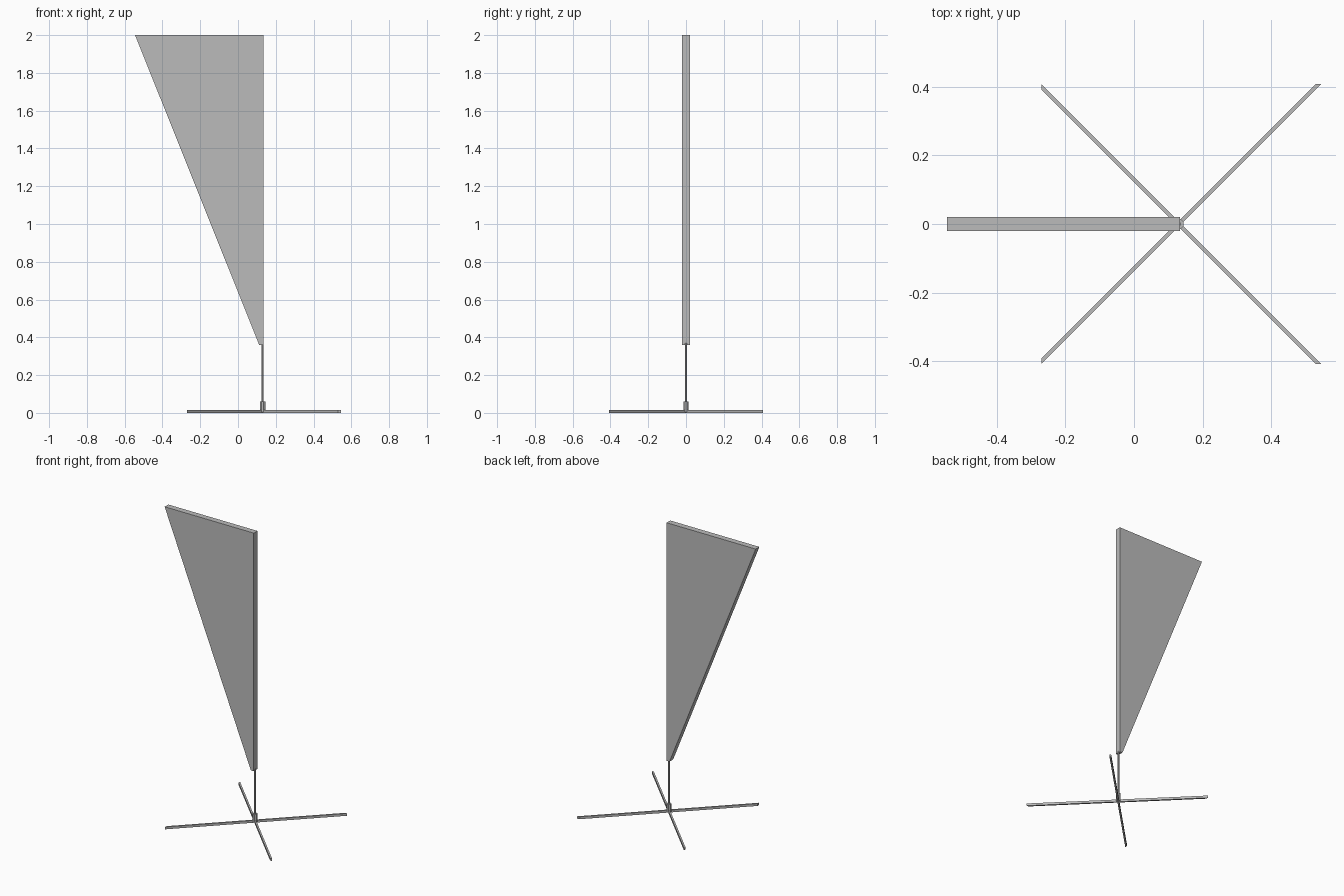
import bpy
import bmesh
import math

if "Cube" in bpy.data.objects:
    bpy.data.objects.remove(bpy.data.objects["Cube"])

grey = bpy.data.materials.new("plain grey")
grey.diffuse_color = (0.5, 0.5, 0.5, 1)
grey.use_nodes = True
grey.node_tree.nodes["Principled BSDF"].inputs["Base Color"].default_value = grey.diffuse_color
CX = 0.13  # axis of the pole and stand


def finish(name, bm):
    bmesh.ops.recalc_face_normals(bm, faces=bm.faces[:])
    mesh = bpy.data.meshes.new(name)
    bm.to_mesh(mesh)
    bm.free()
    mesh.materials.append(grey)
    obj = bpy.data.objects.new(name, mesh)
    bpy.context.collection.objects.link(obj)
    return obj


def prism(name, outline, push):
    """Extrude a closed outline of 3D points along a vector."""
    bm = bmesh.new()
    face = bm.faces.new([bm.verts.new(p) for p in outline])
    ext = bmesh.ops.extrude_face_region(bm, geom=[face])
    moved = [v for v in ext["geom"] if isinstance(v, bmesh.types.BMVert)]
    bmesh.ops.translate(bm, vec=push, verts=moved)
    return finish(name, bm)


def column(name, radius, z0, z1, sides):
    ring = [(CX + radius * math.cos((i + 0.5) * math.tau / sides),
             radius * math.sin((i + 0.5) * math.tau / sides), z0)
            for i in range(sides)]
    return prism(name, ring, (0, 0, z1 - z0))


# Tapered banner panel
prism("banner", [(-0.545, -0.02, 2.0), (0.112, -0.02, 0.36),
                 (0.134, -0.02, 0.36), (0.134, -0.02, 2.0)], (0, 0.04, 0))

# Pole and the socket that holds it
column("pole", 0.0065, 0.01, 0.37, 8)
column("socket", 0.0155, 0.004, 0.06, 8)

# Crossed feet: left ends cut along y, right ends cut along x
w = 0.008  # half the length of each slanted end cut
for name, s in (("foot_bar_a", 1), ("foot_bar_b", -1)):
    prism(name, [(CX - 0.4, s * (0.4 - w), 0), (CX - 0.4, s * (0.4 + w), 0),
                 (CX + 0.408 + w, s * -0.408 + 0, 0),
                 (CX + 0.408 - w, s * -0.408 + 0, 0)], (0, 0, 0.016))
